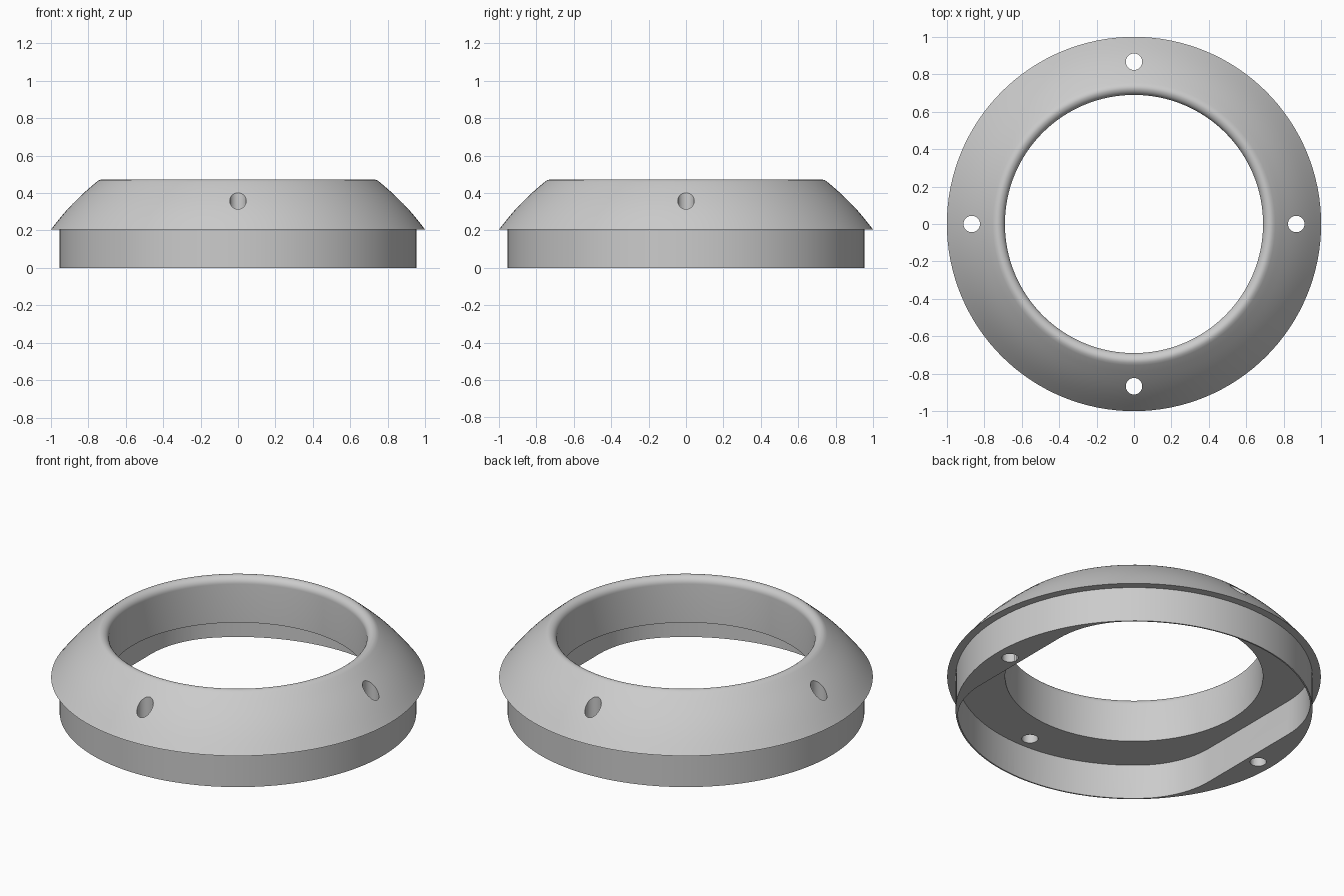
import bpy, bmesh, math
from mathutils import Vector

SEGMENTS = 128
cube = bpy.data.objects.get("Cube")
if cube:
    bpy.data.objects.remove(cube, do_unlink=True)

grey = bpy.data.materials.new("light grey")
grey.use_nodes = True
grey.diffuse_color = (0.6, 0.6, 0.6, 1)
grey.node_tree.nodes["Principled BSDF"].inputs["Base Color"].default_value = (0.6, 0.6, 0.6, 1)


def make_object(name, bm):
    bmesh.ops.recalc_face_normals(bm, faces=bm.faces[:])
    mesh = bpy.data.meshes.new(name)
    bm.to_mesh(mesh)
    bm.free()
    obj = bpy.data.objects.new(name, mesh)
    bpy.context.collection.objects.link(obj)
    mesh.materials.append(grey)
    return obj


def lathe(name, profile):
    """Revolve a closed (radius, height) profile about z."""
    bm = bmesh.new()
    rings = []
    for i in range(SEGMENTS):
        a = math.tau * i / SEGMENTS
        rings.append([bm.verts.new((r * math.cos(a), r * math.sin(a), z)) for r, z in profile])
    n = len(profile)
    for i in range(SEGMENTS):
        p, q = rings[i], rings[(i + 1) % SEGMENTS]
        for j in range(n):
            k = (j + 1) % n
            bm.faces.new((p[j], q[j], q[k], p[k]))
    return make_object(name, bm)


def prism(name, outline, bottom, top):
    """Extrude a flat outline upwards."""
    bm = bmesh.new()
    face = bm.faces.new([bm.verts.new((x, y, bottom)) for x, y in outline])
    extruded = bmesh.ops.extrude_face_region(bm, geom=[face])["geom"]
    verts = [v for v in extruded if isinstance(v, bmesh.types.BMVert)]
    bmesh.ops.translate(bm, verts=verts, vec=Vector((0, 0, top - bottom)))
    return make_object(name, bm)


def arc(cx, cy, r, start, end, steps):
    return [(cx + r * math.cos(a), cy + r * math.sin(a))
            for a in (start + (end - start) * i / steps for i in range(steps + 1))]


def cut(target, cutter):
    cutter.hide_render = True
    mod = target.modifiers.new("cut", 'BOOLEAN')
    mod.operation, mod.solver, mod.object = 'DIFFERENCE', 'EXACT', cutter
    bpy.ops.object.select_all(action='DESELECT')
    bpy.context.view_layer.objects.active = target
    target.select_set(True)
    bpy.ops.object.modifier_apply(modifier=mod.name)
    bpy.data.objects.remove(cutter, do_unlink=True)


# Ring: skirt, overhanging flange, gently bulged slope, rounded lip and bore
BORE, SKIRT, LEDGE, TOP = 0.69, 0.955, 0.205, 0.472
slope = []
for i in range(9):
    t = i / 8
    bulge = 0.012 * math.sin(math.pi * t)
    slope.append((1 - 0.245 * t + bulge * 0.7, LEDGE + 0.255 * t + bulge * 0.7))
lip = arc(BORE + 0.04, TOP - 0.04, 0.04, math.pi / 2, math.pi, 8)
profile = [(BORE, 0), (SKIRT, 0), (SKIRT, LEDGE)] + slope + [(0.742, 0.469)] + lip
ring = lathe("collar_ring", profile)

# Underside recess: round, with two flat sides blended by fillets
INNER, FLAT, FILLET = 0.947, 0.80, 0.5
fx = FLAT - FILLET
fy = math.sqrt((INNER - FILLET) ** 2 - fx ** 2)
blend = math.atan2(fy, fx)
quarter = arc(fx, fy, FILLET, 0, blend, 12) + arc(0, 0, INNER, blend, math.pi / 2, 16)[1:]
half = quarter + [(-x, y) for x, y in quarter[-2::-1]]
outline = half + [(x, -y) for x, y in half[::-1]]
cut(ring, prism("recess_cutter", outline, -0.1, LEDGE))

# Four vertical screw holes
for i in range(4):
    a = i * math.pi / 2
    circle = arc(0.867 * math.cos(a), 0.867 * math.sin(a), 0.044, 0, math.tau * 31 / 32, 31)
    cut(ring, prism("hole_cutter", circle, -0.1, 0.6))

bpy.ops.object.select_all(action='DESELECT')
bpy.context.view_layer.objects.active = ring
ring.select_set(True)
bpy.ops.object.shade_smooth_by_angle(angle=math.radians(30))
